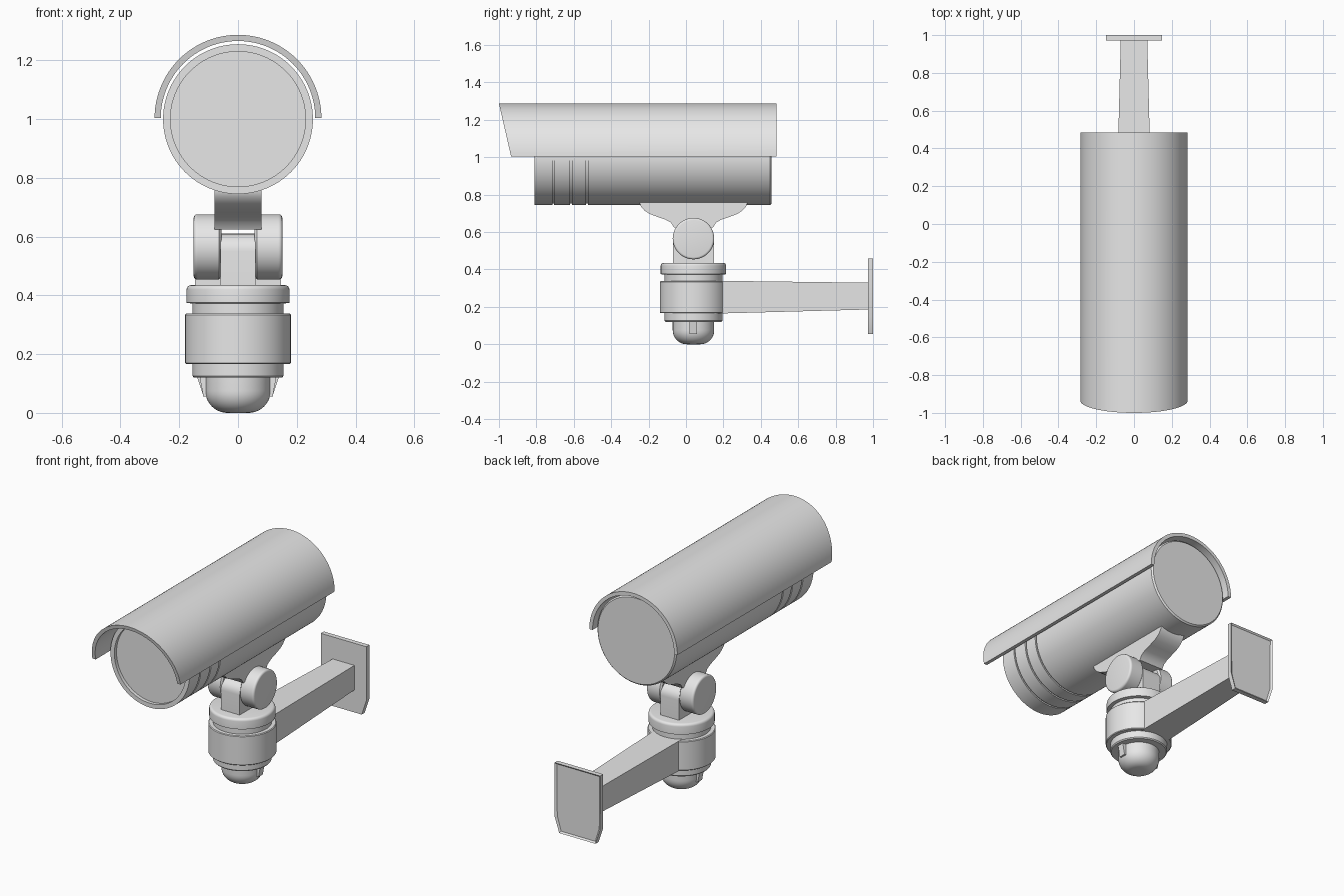
import bpy, bmesh, math
from mathutils import Matrix, Vector

cube = bpy.data.objects.get("Cube")
if cube:
    bpy.data.objects.remove(cube, do_unlink=True)

grey = bpy.data.materials.new("light_grey")
grey.use_nodes = True
colour = (0.8, 0.8, 0.8, 1)
grey.diffuse_color = colour
grey.node_tree.nodes["Principled BSDF"].inputs["Base Color"].default_value = colour

PIVOT_Y = 0.04
BODY_Z = 1.0


def finish(name, bm, bevel=0):
    bmesh.ops.remove_doubles(bm, verts=bm.verts, dist=1e-5)
    bmesh.ops.recalc_face_normals(bm, faces=bm.faces)
    mesh = bpy.data.meshes.new(name)
    bm.to_mesh(mesh)
    bm.free()
    mesh.materials.append(grey)
    obj = bpy.data.objects.new(name, mesh)
    bpy.context.collection.objects.link(obj)
    if bevel:
        mod = obj.modifiers.new("soft_edges", "BEVEL")
        mod.width, mod.segments = bevel, 2
    bpy.ops.object.select_all(action="DESELECT")
    obj.select_set(True)
    bpy.context.view_layer.objects.active = obj
    bpy.ops.object.shade_smooth_by_angle(angle=math.radians(30))
    return obj


def lathe(name, profile, matrix, steps=64):
    """Turn (radius, height) points about z, then place the result."""
    bm = bmesh.new()
    verts = [bm.verts.new((r, 0, h)) for r, h in profile]
    edges = [bm.edges.new(pair) for pair in zip(verts, verts[1:])]
    bmesh.ops.spin(bm, geom=verts + edges, cent=(0, 0, 0), axis=(0, 0, 1),
                   angle=math.tau, steps=steps, use_merge=True)
    bm.transform(matrix)
    return finish(name, bm)


def extrude(name, points, vector, bevel=0):
    """Fill an outline of 3D points and push it along a vector."""
    bm = bmesh.new()
    face = bm.faces.new([bm.verts.new(p) for p in points])
    new = bmesh.ops.extrude_face_region(bm, geom=[face])["geom"]
    bmesh.ops.translate(bm, vec=Vector(vector),
                        verts=[v for v in new if isinstance(v, bmesh.types.BMVert)])
    return finish(name, bm, bevel)


def arc(cx, cy, r, start, end, steps=8):
    angles = [math.radians(start + (end - start) * i / steps) for i in range(steps + 1)]
    return [(cx + r * math.cos(a), cy + r * math.sin(a)) for a in angles]


# Camera body: recessed front glass and three thin ring grooves
R = 0.255
profile = [(0, -0.79), (0.23, -0.79), (0.23, -0.81), (R, -0.81)]
for y in (-0.71, -0.615, -0.53):
    profile += [(R, y - 0.005), (R - 0.008, y - 0.005),
                (R - 0.008, y + 0.005), (R, y + 0.005)]
profile += [(R, 0.45), (R - 0.008, 0.458), (0, 0.458)]
along_y = Matrix.Translation((0, 0, BODY_Z)) @ Matrix.Rotation(-math.pi / 2, 4, "X")
lathe("camera_body", profile, along_y, 96)

# Sun shield: half tube with a slanted front edge
bm = bmesh.new()
rows = []
for i in range(49):
    a = math.pi * i / 48
    row = []
    for radius, back in ((0.284, False), (0.284, True), (0.263, True), (0.263, False)):
        rise = radius * math.sin(a)
        y = 0.485 if back else -0.935 - 0.065 * rise / 0.284
        row.append(bm.verts.new((radius * math.cos(a), y, BODY_Z + 0.003 + rise)))
    rows.append(row)
for p, q in zip(rows, rows[1:]):
    for k in range(4):
        n = (k + 1) % 4
        bm.faces.new((p[k], p[n], q[n], q[k]))
bm.faces.new(rows[0])
bm.faces.new(rows[-1])
finish("sun_shield", bm)

# Saddle under the body, with flared ends
half = [(0.288, 0.80), (0.288, 0.755), (0.28, 0.735), (0.262, 0.715), (0.235, 0.697),
        (0.195, 0.682), (0.15, 0.667), (0.12, 0.65), (0.105, 0.625)]
outline = [(PIVOT_Y + d, z) for d, z in half] + [(PIVOT_Y - d, z) for d, z in reversed(half)]
extrude("saddle", [(-0.08, y, z) for y, z in outline], (0.16, 0, 0))

# Tilt tab standing on the collar, rounded on top
tab = ([(PIVOT_Y - 0.11, 0.42), (PIVOT_Y + 0.11, 0.42)]
       + arc(PIVOT_Y + 0.05, 0.55, 0.06, 0, 90) + arc(PIVOT_Y - 0.05, 0.55, 0.06, 90, 180))
extrude("tilt_tab", [(-0.06, y, z) for y, z in tab], (0.12, 0, 0))

# Tilt knobs on both sides
knob = [(0, 0.057), (0.1, 0.057), (0.111, 0.065), (0.111, 0.137)]
knob += arc(0.099, 0.139, 0.012, 0, 90, 4) + [(0, 0.151)]
for side, sign in (("left", 1), ("right", -1)):
    place = (Matrix.Translation((0, PIVOT_Y, 0.565))
             @ Matrix.Rotation(sign * math.pi / 2, 4, "Y"))
    lathe(side + "_tilt_knob", knob, place, 48)

# Swivel: collar, neck, main drum and lower ring
swivel = [(0, 0.435)] + arc(0.16, 0.42, 0.015, 90, 0, 4)
swivel += [(0.175, 0.375), (0.155, 0.372), (0.155, 0.338), (0.176, 0.338), (0.18, 0.334),
           (0.18, 0.17), (0.176, 0.166), (0.155, 0.166), (0.155, 0.126), (0.15, 0.12), (0, 0.12)]
on_pivot = Matrix.Translation((0, PIVOT_Y, 0))
lathe("swivel_housing", swivel, on_pivot)

# Rounded cap below the swivel
cap = [(0, 0.14), (0.111, 0.14)] + arc(0.036, 0.075, 0.075, 0, -90, 10) + [(0, 0)]
lathe("bottom_cap", cap, on_pivot)

# Small ribs beside the cap
for side, sign in (("left", 1), ("right", -1)):
    rib = [(0.1, 0.13), (0.132, 0.13), (0.118, 0.055), (0.104, 0.055)]
    extrude(side + "_cap_rib", [(sign * x, PIVOT_Y - 0.02, z) for x, z in rib], (0, 0.04, 0))

# Tapered wall arm
bm = bmesh.new()
bmesh.ops.create_cube(bm, size=1)
for v in bm.verts:
    if v.co.y < 0:
        y, width, low, high = 0.12, 0.092, 0.163, 0.34
    else:
        y, width, low, high = 0.98, 0.07, 0.186, 0.329
    v.co = (math.copysign(width, v.co.x), y, high if v.co.z > 0 else low)
finish("wall_arm", bm)

# Wall plate with tapered bottom corners and a recessed back
bm = bmesh.new()
plate = [(-0.147, 0.458), (0.147, 0.458), (0.147, 0.145),
         (0.117, 0.055), (-0.117, 0.055), (-0.147, 0.145)]
front = bm.faces.new([bm.verts.new((x, 0.972, z)) for x, z in plate])
new = bmesh.ops.extrude_face_region(bm, geom=[front])["geom"]
bmesh.ops.translate(bm, vec=(0, 0.028, 0),
                    verts=[g for g in new if isinstance(g, bmesh.types.BMVert)])
bmesh.ops.recalc_face_normals(bm, faces=bm.faces)
back = [f for f in bm.faces if f.normal.y > 0.9]
bmesh.ops.inset_region(bm, faces=back, thickness=0.012)
bmesh.ops.translate(bm, vec=(0, -0.008, 0), verts=back[0].verts)
finish("wall_plate", bm)
